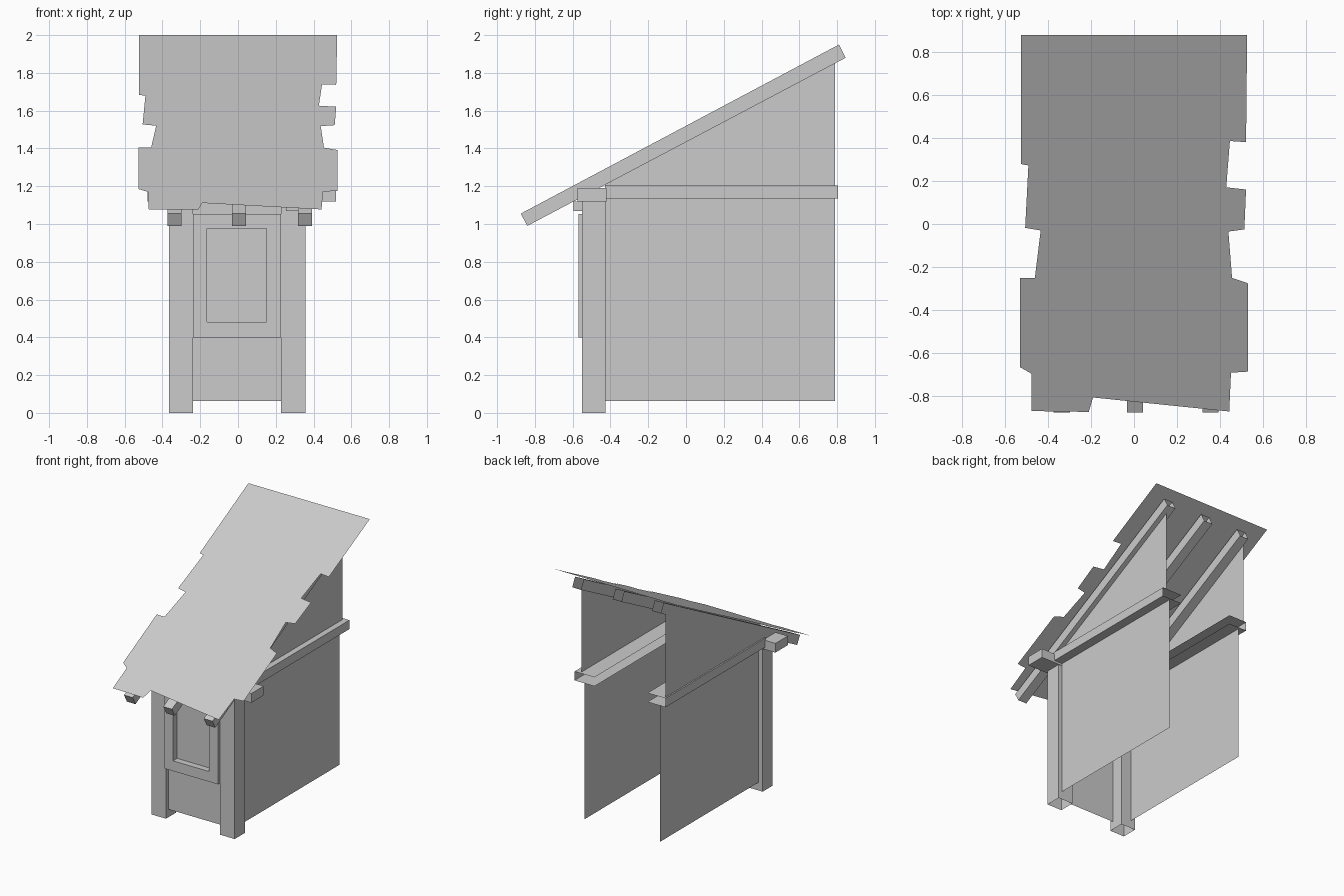
import bpy

cube = bpy.data.objects.get("Cube")
if cube:
    bpy.data.objects.remove(cube, do_unlink=True)

grey = bpy.data.materials.new("plain grey")
grey.use_nodes = True
COLOUR = (0.6, 0.6, 0.6, 1)
grey.diffuse_color = COLOUR
grey.node_tree.nodes["Principled BSDF"].inputs["Base Color"].default_value = COLOUR


def make(name, verts, faces):
    mesh = bpy.data.meshes.new(name)
    mesh.from_pydata(verts, [], faces)
    mesh.materials.append(grey)
    obj = bpy.data.objects.new(name, mesh)
    bpy.context.collection.objects.link(obj)
    return obj


def prism(name, profile, x0, x1, open_side=None):
    """Sweep a (y, z) profile along x, optionally leaving one side open."""
    n = len(profile)
    verts = [(x, y, z) for x in (x0, x1) for y, z in profile]
    faces = [(i, i + n, (i + 1) % n + n, (i + 1) % n) for i in range(n) if i != open_side]
    faces += [tuple(range(n)), tuple(reversed(range(n, 2 * n)))]
    return make(name, verts, faces)


def box(name, x, y, z, open_side=None):
    return prism(name, [(y[0], z[0]), (y[1], z[0]), (y[1], z[1]), (y[0], z[1])], *x, open_side)


def sheet(name, x, profile):
    return make(name, [(x, y, z) for y, z in profile], [tuple(range(len(profile)))])


# Ragged sloping roof sheet
outline = [(-0.525, 0.878), (0.525, 0.878), (0.52, 0.38), (0.445, 0.385), (0.428, 0.17),
           (0.52, 0.16), (0.512, -0.025), (0.438, -0.035), (0.455, -0.25), (0.528, -0.275),
           (0.528, -0.685), (0.45, -0.69), (0.442, -0.87), (-0.19, -0.805), (-0.21, -0.872),
           (-0.475, -0.868), (-0.475, -0.695), (-0.528, -0.665), (-0.528, -0.25),
           (-0.46, -0.25), (-0.433, -0.03), (-0.505, -0.018), (-0.49, 0.272), (-0.525, 0.278)]
make("roof_sheet", [(x, y, 2 + 0.528 * (y - 0.878)) for x, y in outline],
     [tuple(reversed(range(len(outline))))])

# Three rafters under the roof, open at the upper end
rafter = [(-0.875, 1.055), (-0.84, 0.99), (0.845, 1.88), (0.81, 1.95)]
for name, x in (("right", -0.373), ("middle", -0.033), ("left", 0.317)):
    prism("rafter_" + name, rafter, x, x + 0.075, open_side=2)

# Posts, side walls, rails and gables on each side
POST_Y = (-0.55, -0.425)
FRONT, BACK = -0.43, 0.788
for name, post, wall, gable, inner, outer in (
        ("left", (0.228, 0.357), 0.327, 0.354, 0.228, 0.4),
        ("right", (-0.365, -0.238), -0.328, -0.376, -0.23, -0.387)):
    # Post without an underside
    box("post_" + name, post, POST_Y, (0, 1.12), open_side=0)
    sheet("wall_" + name, wall, [(FRONT, 0.062), (BACK, 0.062), (BACK, 1.135), (FRONT, 1.135)])
    sheet("gable_" + name, gable, [(FRONT, 1.205), (BACK, 1.205), (BACK, 1.86), (FRONT, 1.212)])
    # Channel rail, open towards the inside
    ring = [(inner, 1.135), (outer, 1.135), (outer, 1.205), (inner, 1.205)]
    verts = [(x, y, z) for y in (FRONT, 0.805) for x, z in ring]
    make("rail_" + name, verts, [(i, i + 1, i + 5, i + 4) for i in range(3)])

# Front cross beam and small block beneath it
box("cross_beam", (-0.478, 0.518), (-0.575, -0.422), (1.118, 1.19))
box("beam_block", (0.253, 0.318), (-0.595, -0.55), (1.068, 1.118))

# Front panel between the posts
PANEL_Y = -0.52
make("front_panel", [(-0.238, PANEL_Y, 0.062), (0.228, PANEL_Y, 0.062),
                     (0.228, PANEL_Y, 1.12), (-0.238, PANEL_Y, 1.12)], [(0, 1, 2, 3)])

# Raised frame around the recessed opening
rects = [(-0.238, 0.228, 0.4, 1.053), (-0.163, 0.15, 0.48, 0.975)]
verts = [(x, y, z) for y in (-0.57, PANEL_Y) for a, b, c, d in rects
         for x, z in ((a, c), (b, c), (b, d), (a, d))]
faces = []
for i in range(4):
    j = (i + 1) % 4
    faces += [(i, j, j + 4, i + 4),
              (j, i, i + 8, j + 8), (i + 4, j + 4, j + 12, i + 12)]
make("front_frame", verts, faces)
